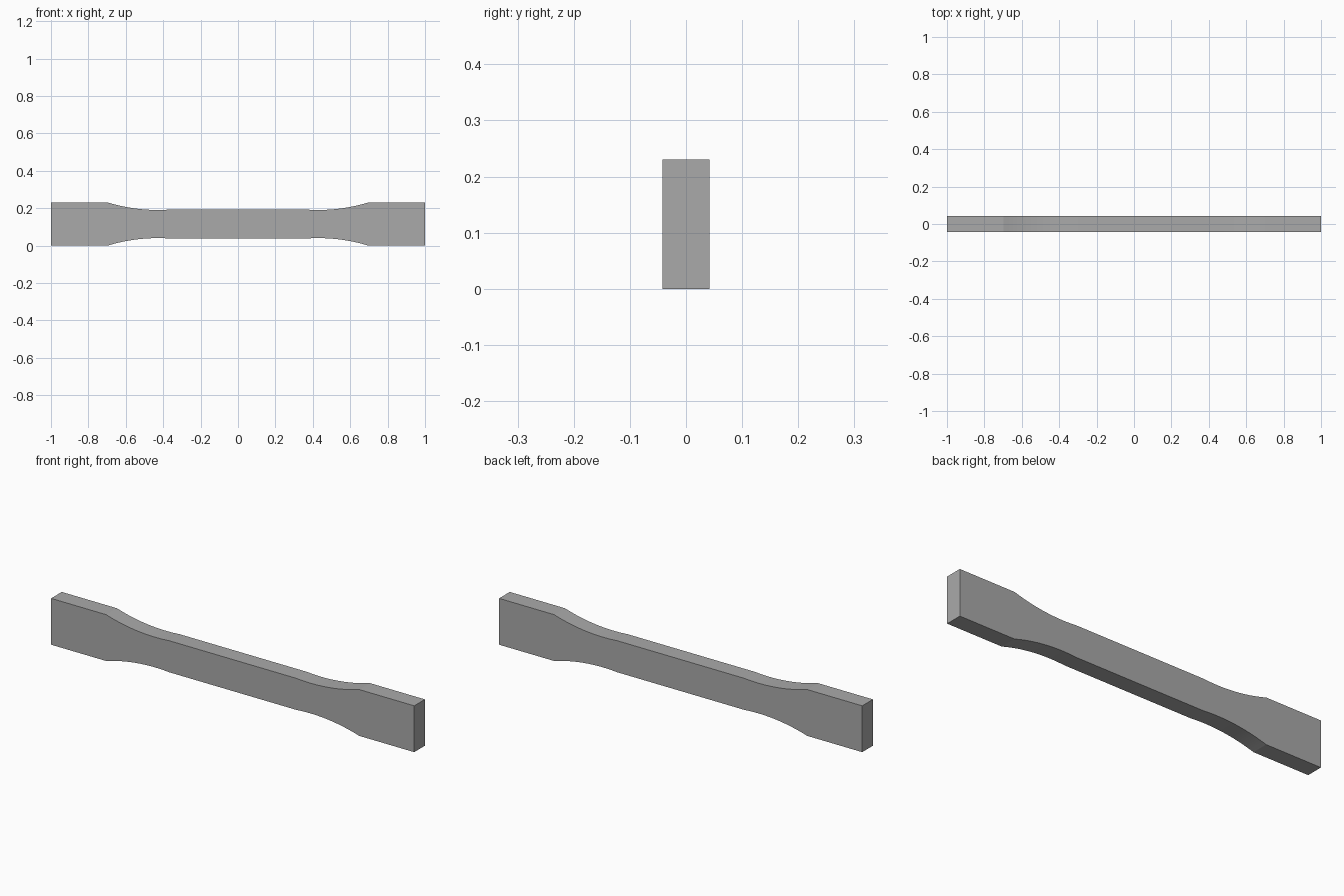
import bpy
import bmesh
import math

cube = bpy.data.objects.get("Cube")
if cube:
    bpy.data.objects.remove(cube, do_unlink=True)

# Main dimensions
HALF_DEPTH = 0.042
GRIP_HALF = 0.1153    # half height of the wide ends
NECK_HALF = 0.0785    # half height of the middle
GRIP_X, NECK_X = 0.697, 0.35
RADIUS = 0.921        # fillet between neck and grip
STEPS = 20


def fillet():
    """Arc from the neck to the grip, dipping slightly past the neck."""
    dx, dz = GRIP_X - NECK_X, GRIP_HALF - NECK_HALF
    chord = math.hypot(dx, dz)
    rise = math.sqrt(RADIUS ** 2 - (chord / 2) ** 2)
    cx = (GRIP_X + NECK_X) / 2 - rise * dz / chord
    cz = (GRIP_HALF + NECK_HALF) / 2 + rise * dx / chord
    start = math.atan2(NECK_HALF - cz, NECK_X - cx)
    end = math.atan2(GRIP_HALF - cz, GRIP_X - cx)
    angles = [start + (end - start) * i / STEPS for i in range(STEPS + 1)]
    return [(cx + RADIUS * math.cos(a), cz + RADIUS * math.sin(a)) for a in angles]


# Outline: one quarter, mirrored to all four
quarter = fillet() + [(1.0, GRIP_HALF)]
upper = [(-x, z) for x, z in reversed(quarter)] + quarter
outline = upper + [(x, -z) for x, z in reversed(upper)]

# Extrude the outline through the depth
bm = bmesh.new()
front = bm.faces.new([bm.verts.new((x, -HALF_DEPTH, z + GRIP_HALF)) for x, z in outline])
extruded = bmesh.ops.extrude_face_region(bm, geom=[front], use_keep_orig=True)
moved = [v for v in extruded["geom"] if isinstance(v, bmesh.types.BMVert)]
bmesh.ops.translate(bm, verts=moved, vec=(0, 2 * HALF_DEPTH, 0))
bmesh.ops.recalc_face_normals(bm, faces=bm.faces)
mesh = bpy.data.meshes.new("test_bar")
bm.to_mesh(mesh)
bm.free()

bar = bpy.data.objects.new("test_bar", mesh)
bpy.context.collection.objects.link(bar)

# Plain grey
grey = bpy.data.materials.new("grey")
grey.use_nodes = True
colour = (0.4, 0.4, 0.4, 1)
grey.diffuse_color = colour
grey.node_tree.nodes["Principled BSDF"].inputs["Base Color"].default_value = colour
mesh.materials.append(grey)

# Smooth fillets, crisp corners
bpy.ops.object.select_all(action="DESELECT")
bar.select_set(True)
bpy.context.view_layer.objects.active = bar
bpy.ops.object.shade_smooth_by_angle(angle=math.radians(8))
